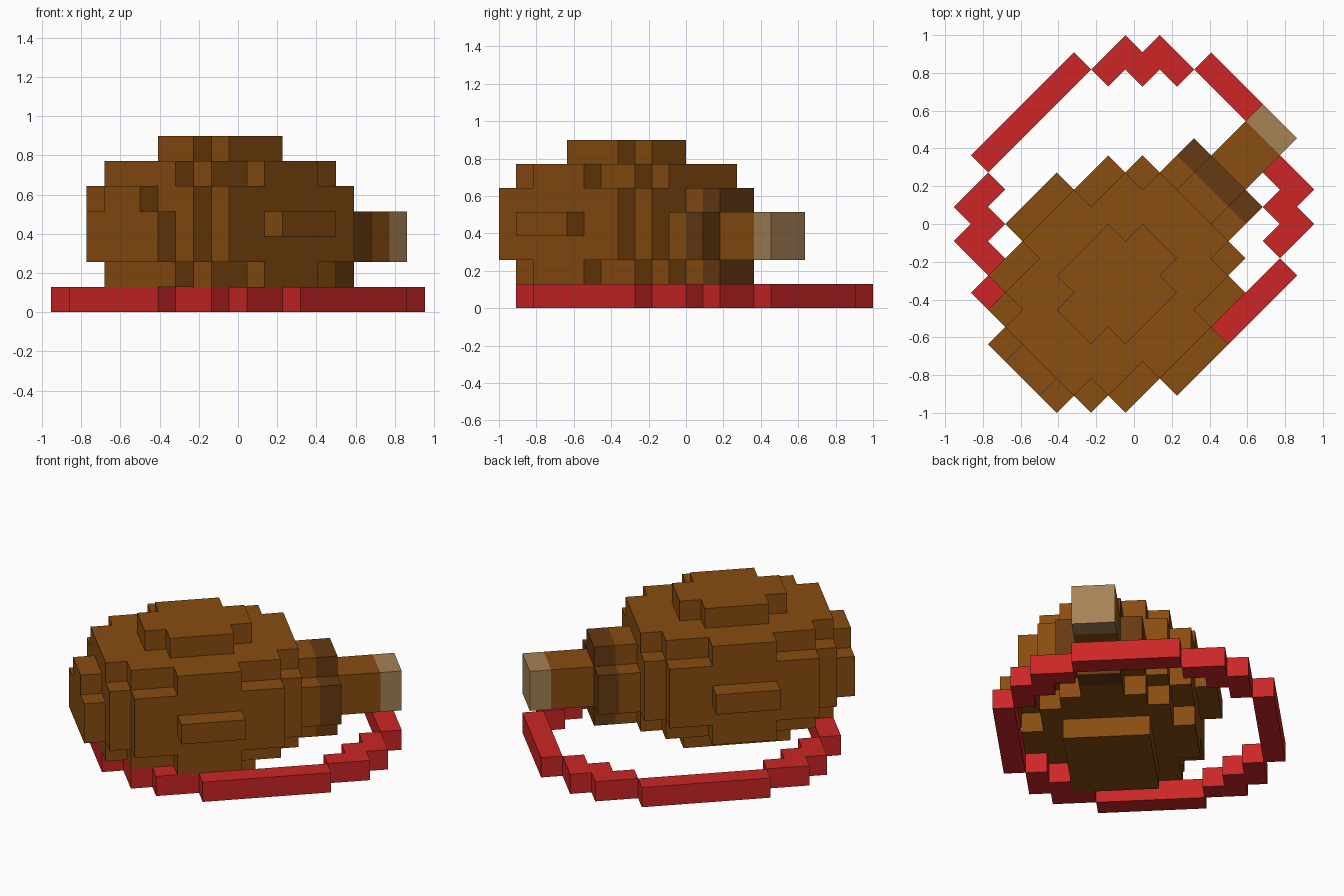
import bpy
import bmesh
from mathutils import Vector

if "Cube" in bpy.data.objects:
    bpy.data.objects.remove(bpy.data.objects["Cube"], do_unlink=True)

D = 1 / 11            # half diagonal of one block
S = D * 2 ** 0.5      # edge length of one block


def material(name, hex_code):
    def linear(c):
        return c / 12.92 if c <= 0.04045 else ((c + 0.055) / 1.055) ** 2.4
    rgb = [linear(int(hex_code[i:i + 2], 16) / 255) for i in (0, 2, 4)]
    mat = bpy.data.materials.new(name)
    mat.use_nodes = True
    mat.diffuse_color = (*rgb, 1)
    mat.node_tree.nodes["Principled BSDF"].inputs["Base Color"].default_value = (*rgb, 1)
    return mat


def place(a, b, z):
    """Block grid (a along the handle, b across it) turned 45 degrees."""
    return Vector((D * (a - b + 0.5), D * (a + b), S * z))


def blocks(name, mat, boxes):
    """Union of grid boxes (a0, a1, b0, b1, z0, z1), keeping only the outer skin."""
    cells = {(a, b, z)
             for a0, a1, b0, b1, z0, z1 in boxes
             for a in range(a0, a1) for b in range(b0, b1) for z in range(z0, z1)}
    bm = bmesh.new()
    verts = {}

    def vert(p):
        if p not in verts:
            verts[p] = bm.verts.new(place(*p))
        return verts[p]

    for cell in sorted(cells):
        for axis in range(3):
            u, v = (axis + 1) % 3, (axis + 2) % 3
            for side in (0, 1):
                near = list(cell)
                near[axis] += 2 * side - 1
                if tuple(near) in cells:
                    continue
                loop = []
                for du, dv in ((0, 0), (1, 0), (1, 1), (0, 1)):
                    p = list(cell)
                    p[axis] += side
                    p[u] += du
                    p[v] += dv
                    loop.append(vert(tuple(p)))
                bm.faces.new(loop if side else loop[::-1])
    mesh = bpy.data.meshes.new(name)
    bm.to_mesh(mesh)
    bm.free()
    mesh.materials.append(mat)
    obj = bpy.data.objects.new(name, mesh)
    bpy.context.collection.objects.link(obj)
    return obj


brown = material("brown", "884D10")
dark_brown = material("dark brown", "663A12")
tan = material("tan", "A68256")
red = material("red", "CC2525")

# Rounded body, stacked in layers from the flat foot to the crown
body = [(-5, 0, -3, 1, 0, 1)]
for z0, z1 in ((1, 2), (5, 6)):
    body += [(-7, 2, -3, 1, z0, z1), (-6, 1, -4, 2, z0, z1), (-4, -1, -5, 3, z0, z1)]
body += [(-7, 2, -4, 2, 2, 5), (-6, 1, -5, 3, 2, 5)]
body += [(-4, -1, -3, 1, 6, 7), (-5, 0, -2, 0, 6, 7)]
# Bulges at the two ends
body += [(-8, 3, -3, 1, 2, 4), (-8, 3, -2, 0, 4, 5), (2, 3, -2, 0, 1, 2)]
blocks("body", brown, body)

# Side ridges
for name, b in (("front_ridge", -6), ("back_ridge", 3)):
    blocks(name, brown, [(-4, -1, b, b + 1, 3, 4)])

# Collar, handle and its tip
blocks("collar", dark_brown, [(3, 4, -3, 1, 2, 4), (3, 4, -2, 0, 1, 5)])
blocks("handle", brown, [(4, 6, -2, 0, 2, 4)])
blocks("handle_tip", tan, [(6, 7, -2, 0, 2, 4)])

# Cord loop on the ground: one quarter mirrored both ways
quarter = [(0, 3, 6, 7), (3, 5, 5, 6), (4, 5, 4, 5), (5, 6, 3, 5), (6, 7, 0, 3)]
cord = []
for a0, a1, b0, b1 in quarter:
    for c0, c1 in ((a0, a1), (-a1, -a0)):
        cord += [(c0, c1, b0, b1, 0, 1), (c0, c1, 1 - b1, 1 - b0, 0, 1)]
blocks("cord", red, cord)
